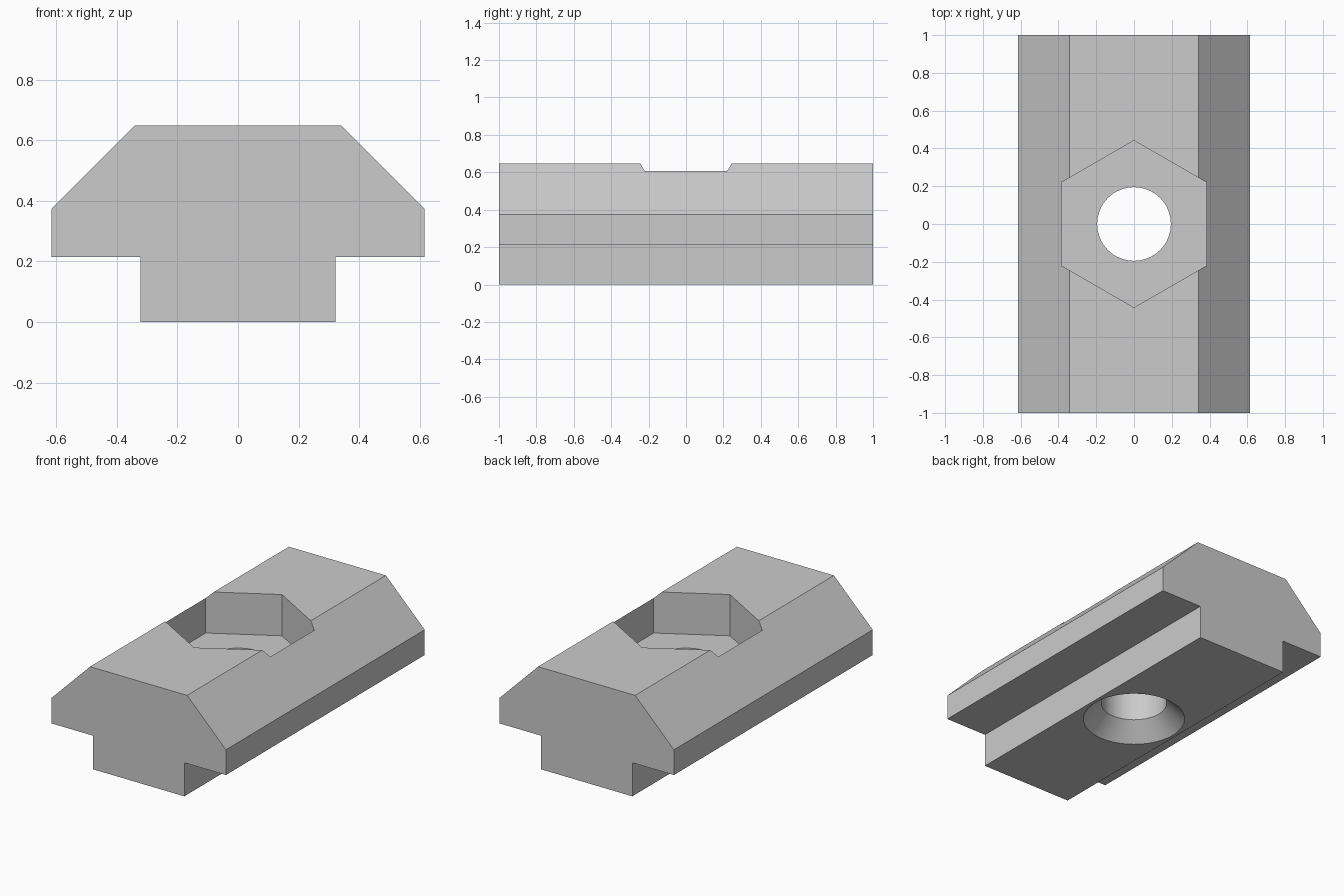
import bpy, bmesh, math

if "Cube" in bpy.data.objects:
    bpy.data.objects.remove(bpy.data.objects["Cube"])

steel = bpy.data.materials.new("plain grey")
steel.diffuse_color = (0.6, 0.6, 0.6, 1)
steel.use_nodes = True
steel.node_tree.nodes["Principled BSDF"].inputs["Base Color"].default_value = steel.diffuse_color


def add_object(name, bm):
    bmesh.ops.recalc_face_normals(bm, faces=bm.faces)
    mesh = bpy.data.meshes.new(name)
    bm.to_mesh(mesh)
    bm.free()
    mesh.materials.append(steel)
    obj = bpy.data.objects.new(name, mesh)
    bpy.context.collection.objects.link(obj)
    return obj


def stack(name, sides, rings, turn=0.0):
    """Closed solid of revolution from (radius, height) rings."""
    bm = bmesh.new()
    loops = []
    for r, z in rings:
        angles = [turn + 2 * math.pi * i / sides for i in range(sides)]
        loops.append([bm.verts.new((r * math.cos(a), r * math.sin(a), z)) for a in angles])
    for low, high in zip(loops, loops[1:]):
        for i in range(sides):
            j = (i + 1) % sides
            bm.faces.new((low[i], low[j], high[j], high[i]))
    bm.faces.new(loops[0][::-1])
    bm.faces.new(loops[-1])
    return add_object(name, bm)


# T-shaped bar with chamfered shoulders, extruded along y
half = [(0.322, 0), (0.322, 0.214), (0.615, 0.214), (0.615, 0.375), (0.342, 0.648)]
outline = half + [(-x, z) for x, z in reversed(half)]
bm = bmesh.new()
face = bm.faces.new([bm.verts.new((x, -1, z)) for x, z in outline])
ext = bmesh.ops.extrude_face_region(bm, geom=[face])
bmesh.ops.translate(bm, vec=(0, 2, 0),
                    verts=[v for v in ext["geom"] if isinstance(v, bmesh.types.BMVert)])
nut = add_object("slot_nut", bm)

# Hexagonal pocket from above, countersunk round hole from below
pocket = stack("hex_pocket_cutter", 6, [(0.442, 0.385), (0.442, 0.9)], math.pi / 6)
hole = stack("hole_cutter", 64, [(0.402, -0.1), (0.195, 0.107), (0.195, 0.6)])

bpy.context.view_layer.objects.active = nut
nut.select_set(True)
for cutter in (pocket, hole):
    mod = nut.modifiers.new(cutter.name, "BOOLEAN")
    mod.operation = "DIFFERENCE"
    mod.solver = "EXACT"
    mod.object = cutter
    bpy.ops.object.modifier_apply(modifier=mod.name)
    bpy.data.objects.remove(cutter)

bpy.ops.object.shade_smooth_by_angle(angle=math.radians(30))
